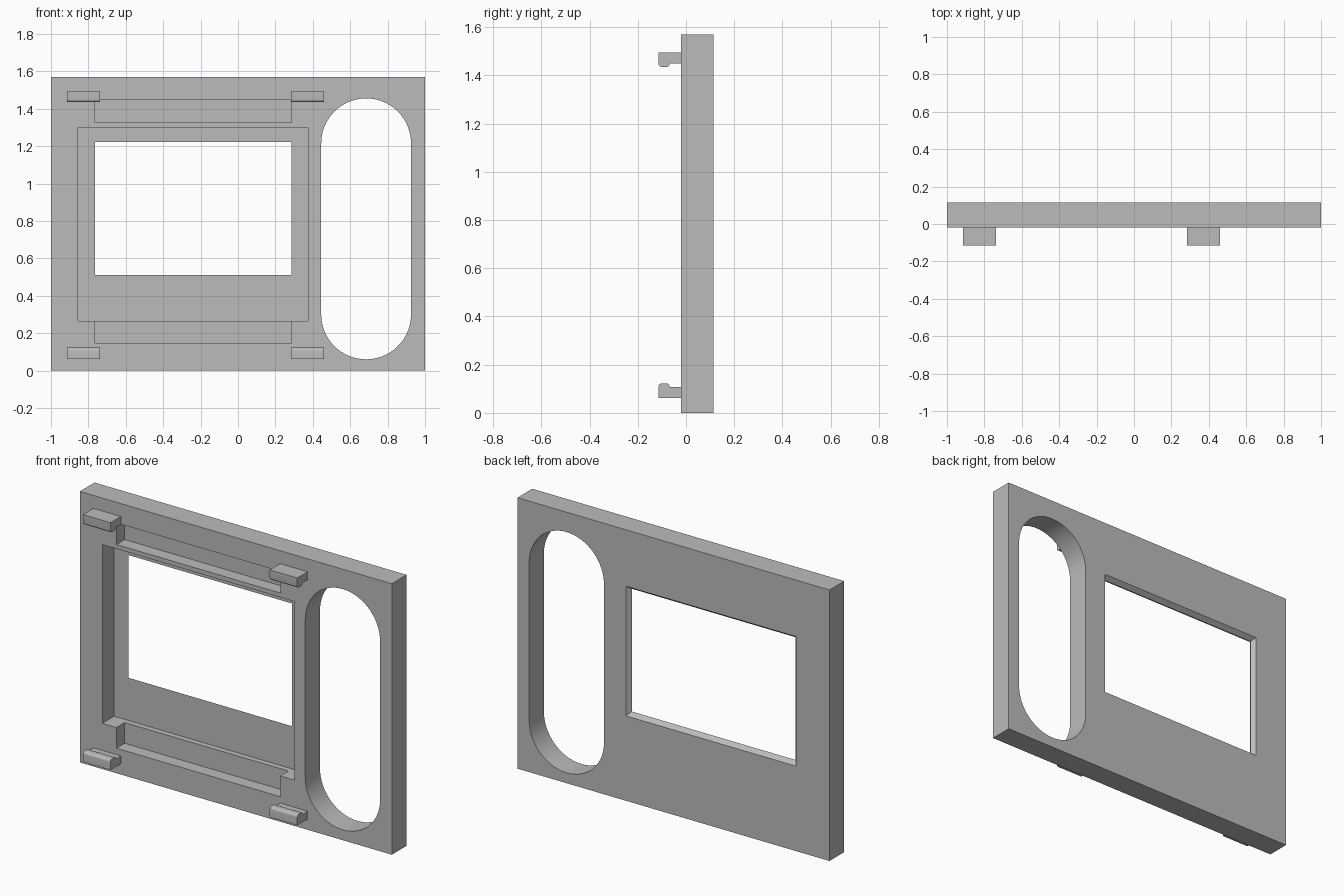
import bpy, bmesh, math
from mathutils import Vector

if "Cube" in bpy.data.objects:
    bpy.data.objects.remove(bpy.data.objects["Cube"])

grey = bpy.data.materials.new("plain grey")
grey.use_nodes = True
colour = (0.5, 0.5, 0.5, 1)
grey.diffuse_color = colour
grey.node_tree.nodes["Principled BSDF"].inputs["Base Color"].default_value = colour


def loft(name, start, end):
    """Closed solid between two matching outlines."""
    bm = bmesh.new()
    a = [bm.verts.new(p) for p in start]
    b = [bm.verts.new(p) for p in end]
    bm.faces.new(a)
    bm.faces.new(b)
    for i in range(len(a)):
        j = (i + 1) % len(a)
        bm.faces.new((a[i], a[j], b[j], b[i]))
    bmesh.ops.recalc_face_normals(bm, faces=bm.faces)
    mesh = bpy.data.meshes.new(name)
    bm.to_mesh(mesh)
    bm.free()
    mesh.materials.append(grey)
    obj = bpy.data.objects.new(name, mesh)
    bpy.context.collection.objects.link(obj)
    return obj


def rectangle(x0, x1, z0, z1, y, grow=0):
    return [(x0 - grow, y, z0 - grow), (x1 + grow, y, z0 - grow),
            (x1 + grow, y, z1 + grow), (x0 - grow, y, z1 + grow)]


def box(name, x0, x1, z0, z1, y0, y1):
    return loft(name, rectangle(x0, x1, z0, z1, y0), rectangle(x0, x1, z0, z1, y1))


def smooth(obj):
    bpy.ops.object.select_all(action='DESELECT')
    obj.select_set(True)
    bpy.context.view_layer.objects.active = obj
    bpy.ops.object.shade_smooth_by_angle(angle=math.radians(30))


FRONT, BACK, HEIGHT = -0.02, 0.115, 1.57
POCKET, FLOOR = 0.055, 0.088
LEFT, RIGHT = -0.765, 0.285

panel = box("panel", -1, 1, 0, HEIGHT, FRONT, BACK)

# Stadium-shaped hand slot outline
slot = []
for centre_z, start in ((1.215, 0), (0.3, math.pi)):
    for i in range(33):
        t = start + math.pi * i / 32
        slot.append((0.685 + 0.24 * math.cos(t), centre_z + 0.24 * math.sin(t)))

# Window widens towards the back; slope continues past both faces of the web
slope = 0.02 / (BACK - FLOOR)
over = 0.01
cutters = [
    box("recess_cutter", -0.855, 0.375, 0.265, 1.3, -0.1, FLOOR),
    box("upper_pocket_cutter", LEFT, RIGHT, 1.325, 1.45, -0.1, POCKET),
    box("lower_pocket_cutter", LEFT, RIGHT, 0.145, 0.4, -0.1, POCKET),
    loft("window_cutter",
         rectangle(LEFT, RIGHT, 0.512, 1.223, FLOOR - over, -slope * over),
         rectangle(LEFT, RIGHT, 0.512, 1.223, BACK + over, 0.02 + slope * over)),
    loft("slot_cutter", [(x, -0.1, z) for x, z in slot], [(x, 0.2, z) for x, z in slot]),
]
for cutter in cutters:
    mod = panel.modifiers.new(cutter.name, 'BOOLEAN')
    mod.operation = 'DIFFERENCE'
    mod.solver = 'EXACT'
    mod.object = cutter
    bpy.ops.object.select_all(action='DESELECT')
    bpy.context.view_layer.objects.active = panel
    panel.select_set(True)
    bpy.ops.object.modifier_apply(modifier=mod.name)
    bpy.data.objects.remove(cutter)
smooth(panel)


# Hooked clip section as (y, z) with rounded nose; each corner carries a radius
def rounded(corners, steps=5):
    points = []
    for i, (y, z, r) in enumerate(corners):
        p = Vector((y, z))
        if r == 0:
            points.append(p)
            continue
        a = p + (Vector(corners[i - 1][:2]) - p).normalized() * r
        b = p + (Vector(corners[(i + 1) % len(corners)][:2]) - p).normalized() * r
        centre = a + b - p
        for k in range(steps + 1):
            t = k / steps * math.pi / 2
            points.append(centre + (a - centre) * math.cos(t) + (b - centre) * math.sin(t))
    return points


section = rounded([(FRONT, 0.062, 0), (-0.115, 0.062, 0), (-0.115, 0.122, 0.015),
                   (-0.068, 0.122, 0.012), (-0.068, 0.108, 0), (FRONT, 0.108, 0)])

# Four clips: lower pair hooks up, upper pair is mirrored to hook down
for side, x0 in (("right", -0.913), ("left", 0.284)):
    for level in ("lower", "upper"):
        pts = [(y, z if level == "lower" else 1.557 - z) for y, z in section]
        clip = loft(f"{level}_{side}_clip", [(x0, y, z) for y, z in pts],
                    [(x0 + 0.176, y, z) for y, z in pts])
        smooth(clip)
